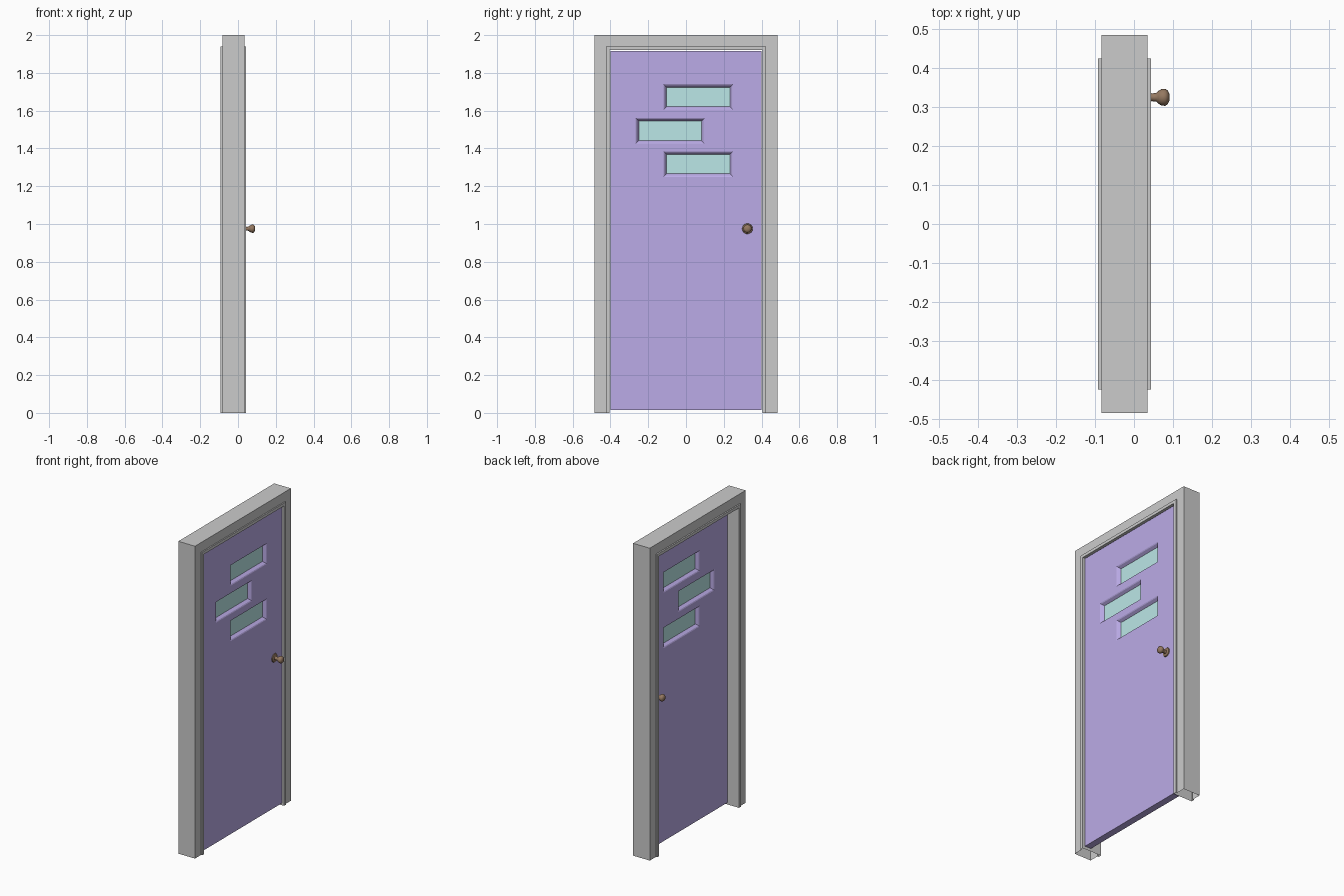
import bpy, bmesh, math

if "Cube" in bpy.data.objects:
    bpy.data.objects.remove(bpy.data.objects["Cube"])

FRONT, BACK = 0.030, -0.014          # door leaf faces
MID = (FRONT + BACK) / 2


def material(name, rgb):
    m = bpy.data.materials.new(name)
    m.diffuse_color = (*rgb, 1)
    m.use_nodes = True
    m.node_tree.nodes["Principled BSDF"].inputs["Base Color"].default_value = m.diffuse_color
    return m


purple = material("purple_paint", (0.50, 0.41, 0.80))
teal = material("teal_glass", (0.50, 0.80, 0.80))
brown = material("brown_metal", (0.30, 0.19, 0.12))


def finish(name, bm, mat=None):
    bmesh.ops.recalc_face_normals(bm, faces=bm.faces)
    me = bpy.data.meshes.new(name)
    bm.to_mesh(me)
    bm.free()
    ob = bpy.data.objects.new(name, me)
    bpy.context.collection.objects.link(ob)
    if mat:
        me.materials.append(mat)
    return ob


def box(name, x0, x1, y0, y1, z0, z1, mat=None):
    bm = bmesh.new()
    bmesh.ops.create_cube(bm, size=1)
    for v in bm.verts:
        v.co = ((x0 + x1) / 2 + v.co.x * (x1 - x0),
                (y0 + y1) / 2 + v.co.y * (y1 - y0),
                (z0 + z1) / 2 + v.co.z * (z1 - z0))
    return finish(name, bm, mat)


def loft(bm, rings, close_rings, close_loft):
    """Skin point rings with quads."""
    vs = [[bm.verts.new(p) for p in r] for r in rings]
    for i in range(len(vs) if close_loft else len(vs) - 1):
        a, b = vs[i], vs[(i + 1) % len(vs)]
        n = len(a)
        for j in range(n if close_rings else n - 1):
            k = (j + 1) % n
            bm.faces.new((a[j], a[k], b[k], b[j]))
    return vs


# Door frame: stepped profile (inward offset, x) swept up, across and down, open at the floor
W, H = 0.485, 2.0
profile = [(0, -0.083), (0, 0.035), (0.061, 0.035), (0.061, 0.043),
           (0.080, 0.043), (0.080, -0.092), (0.061, -0.092), (0.061, -0.083)]
bm = bmesh.new()
loft(bm, [[(x, o - W, 0), (x, o - W, H - o), (x, W - o, H - o), (x, W - o, 0)]
          for o, x in profile], False, True)
finish("door_frame", bm)

# Door leaf
door = box("door_leaf", BACK, FRONT, -0.40, 0.40, 0.015, 1.915, purple)

# Windows: hole, sloped casing on both faces, glass pane
windows = [(-0.119, 0.249, 1.605, 1.740),
           (-0.267, 0.098, 1.425, 1.561),
           (-0.119, 0.249, 1.250, 1.385)]
casing = [(0, 0), (0.006, 0.003), (0.017, 0.019)]   # (inset, depth)
for i, (y0, y1, z0, z1) in enumerate(windows, 1):
    cutter = box(f"window_cutter_{i}", BACK - 0.05, FRONT + 0.05, y0, y1, z0, z1)
    cutter.hide_render = True
    cutter.hide_set(True)
    mod = door.modifiers.new(f"window_hole_{i}", 'BOOLEAN')
    mod.operation = 'DIFFERENCE'
    mod.solver = 'EXACT'
    mod.object = cutter
    rows = [(o, FRONT - d) for o, d in casing] + [(o, BACK + d) for o, d in reversed(casing)]
    bm = bmesh.new()
    loft(bm, [[(x, y0 + o, z0 + o), (x, y1 - o, z0 + o), (x, y1 - o, z1 - o), (x, y0 + o, z1 - o)]
              for o, x in rows], True, True)
    finish(f"window_casing_{i}", bm, purple)
    g = casing[-1][0]
    box(f"window_glass_{i}", MID - 0.002, MID + 0.002,
        y0 + g, y1 - g, z0 + g, z1 - g, teal)

# Door knobs: rosette, neck and head turned around x, one per face
knob = [(0, 0.028), (0.005, 0.026), (0.009, 0.012), (0.016, 0.010), (0.027, 0.011),
        (0.032, 0.016), (0.040, 0.021), (0.050, 0.022), (0.057, 0.017), (0.061, 0.008)]
SEG = 16
for name, face, s in (("front_knob", FRONT, 1), ("back_knob", BACK, -1)):
    bm = bmesh.new()
    vs = loft(bm, [[(face + s * d, 0.325 + r * math.cos(2 * math.pi * k / SEG),
                     0.975 + r * math.sin(2 * math.pi * k / SEG)) for k in range(SEG)]
                   for d, r in knob], True, False)
    bm.faces.new(vs[0])
    bm.faces.new(vs[-1])
    ob = finish(name, bm, brown)
    bpy.ops.object.select_all(action='DESELECT')
    bpy.context.view_layer.objects.active = ob
    ob.select_set(True)
    bpy.ops.object.shade_smooth_by_angle(angle=math.radians(45))
